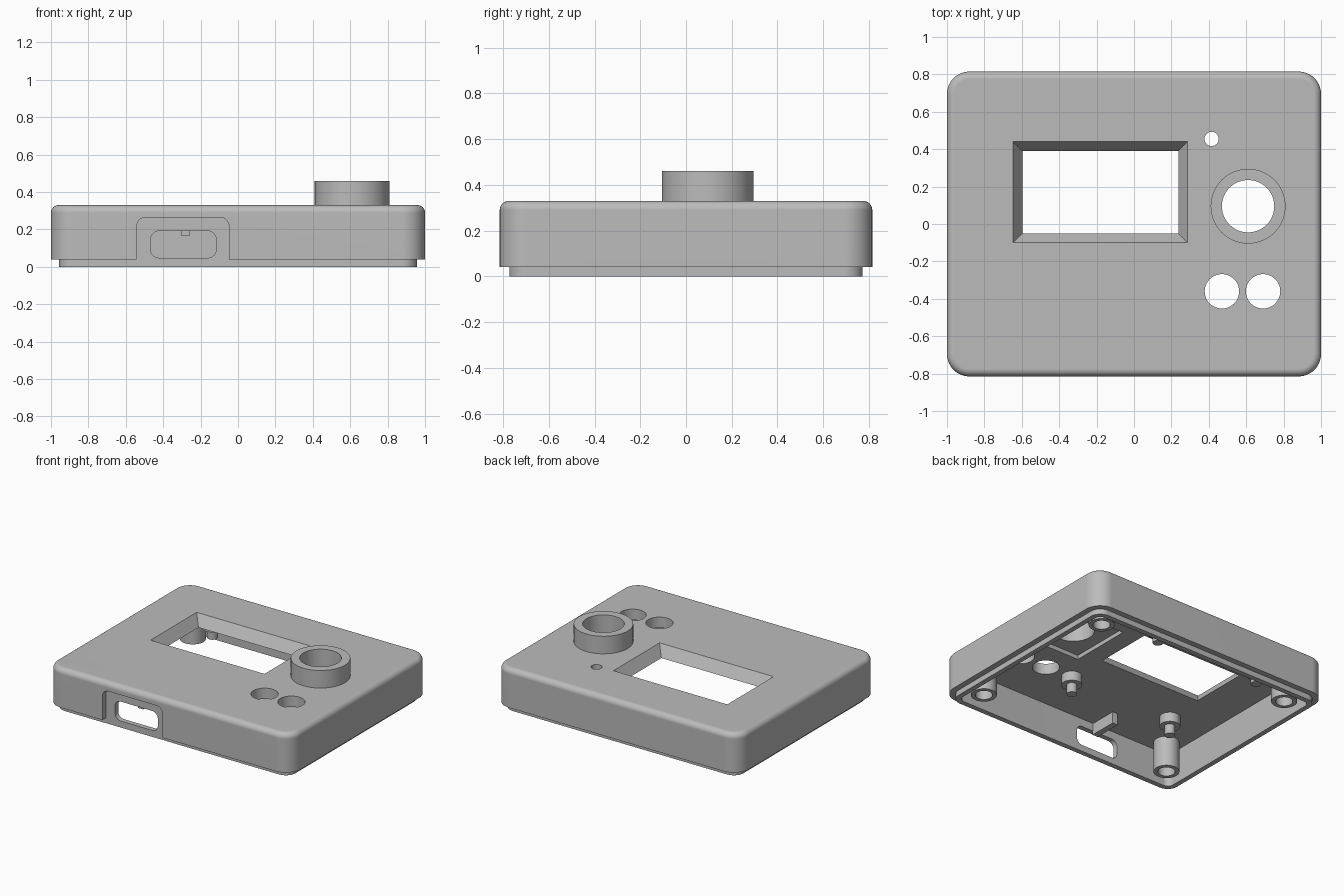
import bpy, bmesh, math
from mathutils import Matrix

cube = bpy.data.objects.get("Cube")
if cube:
    bpy.data.objects.remove(cube, do_unlink=True)

grey = bpy.data.materials.new("plain_grey")
grey.use_nodes = True
COLOUR = (0.5, 0.5, 0.5, 1)
grey.diffuse_color = COLOUR
grey.node_tree.nodes["Principled BSDF"].inputs["Base Color"].default_value = COLOUR

FACING_FRONT = Matrix.Rotation(math.pi / 2, 4, 'X')  # local z points to the front


def outline(hx, hy, r, steps=10):
    """Rounded rectangle, or a plain one when r is 0."""
    if r <= 0:
        return [(hx, hy), (-hx, hy), (-hx, -hy), (hx, -hy)]
    pts = []
    for quarter, (sx, sy) in enumerate([(1, 1), (-1, 1), (-1, -1), (1, -1)]):
        for i in range(steps + 1):
            a = (quarter + i / steps) * math.pi / 2
            pts.append((sx * (hx - r) + r * math.cos(a), sy * (hy - r) + r * math.sin(a)))
    return pts


def loft(name, centre, half, r, rings, matrix=None):
    """Solid through rings of (height, inset) around a rounded rectangle."""
    bm = bmesh.new()
    loops = []
    for z, inset in rings:
        pts = outline(half[0] - inset, half[1] - inset, r - inset if r else 0)
        loops.append([bm.verts.new((centre[0] + x, centre[1] + y, z)) for x, y in pts])
    n = len(loops[0])
    for low, high in zip(loops, loops[1:]):
        for i in range(n):
            j = (i + 1) % n
            bm.faces.new((low[i], low[j], high[j], high[i]))
    bm.faces.new(loops[0][::-1])
    bm.faces.new(loops[-1])
    return finish(bm, name, matrix)


def cylinder(name, x, y, r, z0, z1, segments=48):
    bm = bmesh.new()
    bmesh.ops.create_cone(bm, cap_ends=True, segments=segments, radius1=r, radius2=r,
                          depth=z1 - z0, matrix=Matrix.Translation((x, y, (z0 + z1) / 2)))
    return finish(bm, name)


def finish(bm, name, matrix=None):
    if matrix:
        bm.transform(matrix)
    bmesh.ops.recalc_face_normals(bm, faces=bm.faces)
    mesh = bpy.data.meshes.new(name)
    bm.to_mesh(mesh)
    bm.free()
    mesh.materials.append(grey)
    obj = bpy.data.objects.new(name, mesh)
    bpy.context.collection.objects.link(obj)
    return obj


def select(obj):
    bpy.ops.object.select_all(action='DESELECT')
    obj.select_set(True)
    bpy.context.view_layer.objects.active = obj


def combine(target, tool, operation='DIFFERENCE'):
    select(target)
    mod = target.modifiers.new("cut", 'BOOLEAN')
    mod.operation = operation
    mod.solver = 'EXACT'
    mod.object = tool
    bpy.ops.object.modifier_apply(modifier=mod.name)
    bpy.data.objects.remove(tool, do_unlink=True)


def smooth(obj):
    select(obj)
    bpy.ops.object.shade_smooth_by_angle(angle=math.radians(30))
    mod = obj.modifiers.new("even_normals", 'WEIGHTED_NORMAL')
    mod.keep_sharp = True


TOP, CEILING, SEAM, FILLET = 0.33, 0.25, 0.04, 0.04
COLLAR = (0.61, 0.095)

# Case shell with a rounded top edge and a stepped lip below
rings = [(SEAM, 0)]
for i in range(7):
    a = i / 6 * math.pi / 2
    rings.append((TOP - FILLET + FILLET * math.sin(a), FILLET * (1 - math.cos(a))))
case = loft("case_shell", (0, 0), (1, 0.815), 0.12, rings)
combine(case, loft("lip", (0, 0), (0.957, 0.773), 0.08, [(0, 0), (0.1, 0)]), 'UNION')
combine(case, cylinder("collar", *COLLAR, 0.2, 0.3, 0.46, 64), 'UNION')

# Hollow inside and a shallow square pocket under the collar
combine(case, loft("cavity", (0, 0), (0.92, 0.735), 0.045, [(-0.1, 0), (CEILING, 0)]))
combine(case, loft("pocket", COLLAR, (0.235, 0.235), 0, [(0.2, 0), (0.28, 0)]))

# Bevelled display window, widening upwards past the top face
slope = 0.05 / (TOP - CEILING)
over = 0.02
combine(case, loft("window", (-0.18, 0.17), (0.467, 0.27), 0,
                   [(CEILING - over, 0.05 + slope * over), (TOP + over, -slope * over)]))

# Round holes: collar bore, two buttons, indicator
for x, y, r in [(*COLLAR, 0.14), (0.47, -0.36, 0.092), (0.69, -0.36, 0.092), (0.415, 0.455, 0.038)]:
    combine(case, cylinder("hole", x, y, r, 0.1, 0.6))

# Front recess open at the bottom, and the port through it
combine(case, loft("recess", (-0.295, 0.065), (0.247, 0.2), 0.05,
                   [(0.772, 0), (0.9, 0)], FACING_FRONT))
combine(case, loft("port", (-0.292, 0.12), (0.175, 0.072), 0.045,
                   [(0.6, 0), (0.9, 0)], FACING_FRONT))
smooth(case)

# Hollow screw posts in the corners
for sx, side in [(1, "left"), (-1, "right")]:
    for sy, end in [(1, "back"), (-1, "front")]:
        x, y = 0.8 * sx, 0.615 * sy
        post = cylinder(f"screw_post_{end}_{side}", x, y, 0.087, 0.025, CEILING + 0.01)
        combine(post, cylinder("bore", x, y, 0.058, -0.1, 0.22))
        smooth(post)

# Stepped display pegs hanging from the ceiling
for x, side in [(0.26, "left"), (-0.6, "right")]:
    for y, end in [(0.56, "back"), (-0.34, "front")]:
        peg = cylinder(f"display_peg_{end}_{side}", x, y, 0.07, 0.18, CEILING + 0.01)
        combine(peg, cylinder("pin", x, y, 0.036, 0.11, 0.2, 32), 'UNION')
        smooth(peg)

# Stop rib behind the port
loft("port_rib", (-0.28, -0.635), (0.022, 0.105), 0, [(0.165, 0), (CEILING + 0.01, 0)])
